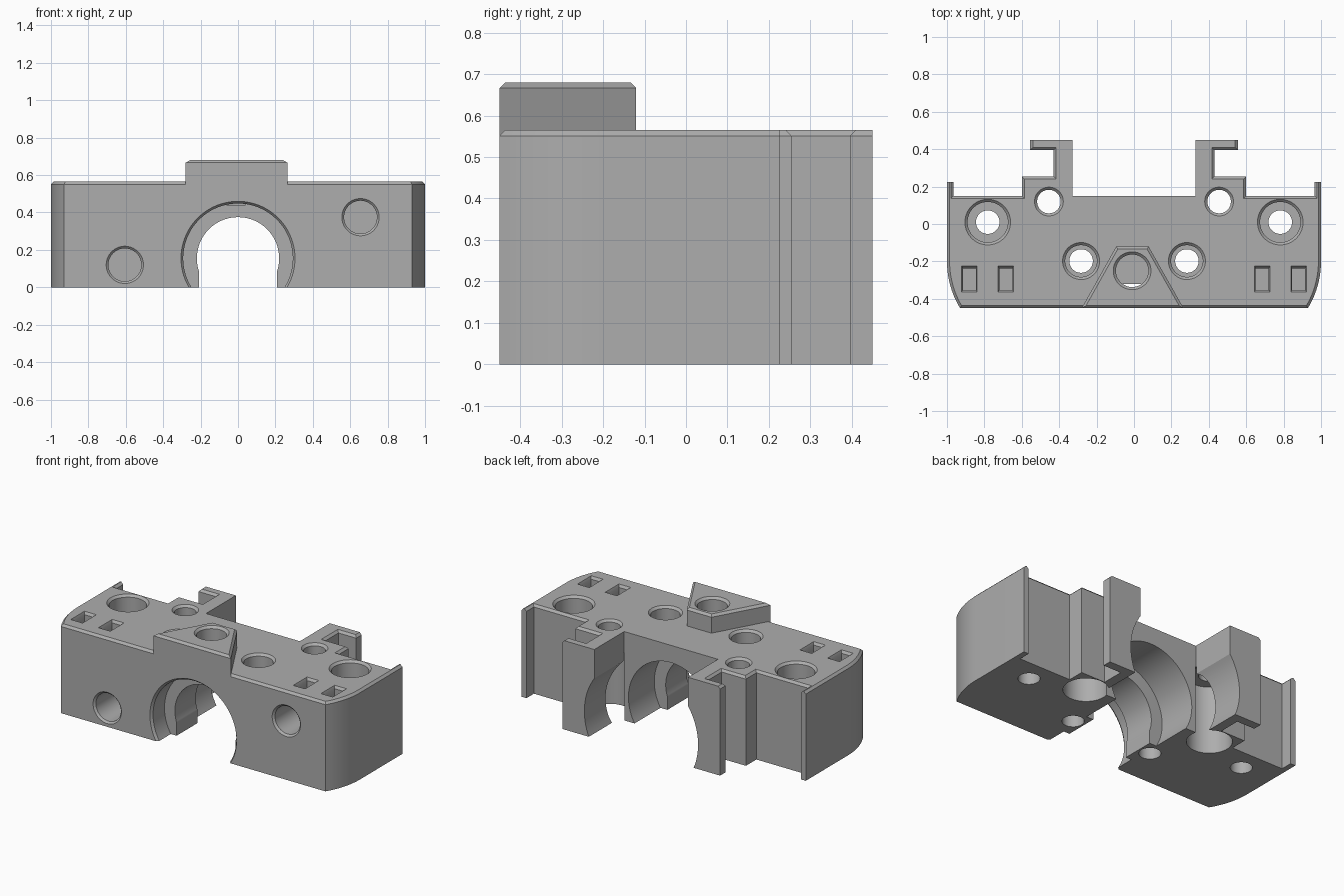
import bpy, bmesh
from math import sin, cos, pi, sqrt

cube = bpy.data.objects.get("Cube")
if cube:
    bpy.data.objects.remove(cube)

grey = bpy.data.materials.new("grey_plastic")
grey.use_nodes = True
colour = (0.42, 0.42, 0.42, 1)
grey.diffuse_color = colour
grey.node_tree.nodes["Principled BSDF"].inputs["Base Color"].default_value = colour

TOP = 0.565
CHAMFER = 0.014
BORE_Z = 0.155


def finish(bm, name):
    bmesh.ops.recalc_face_normals(bm, faces=bm.faces)
    mesh = bpy.data.meshes.new(name)
    bm.to_mesh(mesh)
    bm.free()
    mesh.materials.append(grey)
    obj = bpy.data.objects.new(name, mesh)
    bpy.context.collection.objects.link(obj)
    return obj


def prism(name, outline, z0, z1, keep):
    """Extrude an outline and chamfer the top edges that pass the keep rule."""
    bm = bmesh.new()
    face = bm.faces.new([bm.verts.new((x, y, z0)) for x, y in outline])
    up = bmesh.ops.extrude_face_region(bm, geom=[face])["geom"]
    bmesh.ops.translate(bm, verts=[v for v in up if isinstance(v, bmesh.types.BMVert)],
                        vec=(0, 0, z1 - z0))
    bmesh.ops.recalc_face_normals(bm, faces=bm.faces)
    rim = [e for e in bm.edges if all(v.co.z > z1 - 0.001 for v in e.verts)
           and keep(*[v.co for v in e.verts])]
    bmesh.ops.bevel(bm, geom=rim, offset=CHAMFER, segments=1, affect='EDGES')
    return finish(bm, name)


def lathe(name, profile, at, axis="Z", sides=48, stretch=1):
    """Closed solid from (radius, position) rings along an axis."""
    bm = bmesh.new()
    rings = []
    for r, t in profile:
        ring = []
        for i in range(sides):
            a = 2 * pi * (i + 0.5) / sides
            u, v = r * cos(a) * stretch, r * sin(a)
            co = (at[0] + u, at[1] + v, t) if axis == "Z" else (at[0] + u, t, at[1] + v)
            ring.append(bm.verts.new(co))
        rings.append(ring)
    for a, b in zip(rings, rings[1:]):
        for i in range(sides):
            j = (i + 1) % sides
            bm.faces.new((a[i], a[j], b[j], b[i]))
    bm.faces.new(rings[0])
    bm.faces.new(rings[-1])
    return finish(bm, name)


def combine(target, tool, operation):
    mod = target.modifiers.new(tool.name, 'BOOLEAN')
    mod.operation = operation
    mod.solver = 'EXACT'
    mod.object = tool
    bpy.context.view_layer.objects.active = target
    bpy.ops.object.modifier_apply(modifier=mod.name)
    bpy.data.objects.remove(tool)


# Main block with hooked rear arms and thin side flanges
R = 0.481
corner = [(1 - R + R * cos(a), -0.2 - R * sin(a))
          for a in [0.546 * (1 - i / 10) for i in range(11)]]
half = corner + [(1, 0.225), (0.965, 0.225), (0.965, 0.15), (0.6, 0.15),
                 (0.6, 0.255), (0.43, 0.255), (0.43, 0.395), (0.555, 0.395),
                 (0.555, 0.45), (0.33, 0.45), (0.33, 0.15)]
outline = half + [(-x, y) for x, y in reversed(half)]


def block_edge(a, b):
    inner = abs(a.x) < 0.34 and abs(b.x) < 0.34
    arm_end = min(a.y, b.y) > 0.44
    flange_end = min(a.y, b.y) > 0.22 and min(abs(a.x), abs(b.x)) > 0.9
    return not (inner or arm_end or flange_end)


body = prism("mount_body", outline, 0, TOP, block_edge)

# Raised wedge on the top at the front
boss = prism("top_boss", [(-0.28, -0.45), (0.265, -0.45), (0.078, -0.12), (-0.095, -0.12)],
             0.5, 0.68, lambda a, b: True)
combine(body, boss, 'UNION')

# Stepped central bore with a retaining rib, open at the bottom
bore = lathe("bore_cutter", [(0.305, -0.5), (0.305, -0.45), (0.293, -0.435), (0.293, -0.32),
                             (0.22, -0.32), (0.22, -0.11), (0.3, -0.11), (0.3, 0.15),
                             (0.4, 0.15), (0.4, 0.5)], (0, BORE_Z), "Y", 96)
combine(body, bore, 'DIFFERENCE')
slot = lathe("slot_cutter", [(0.208 * sqrt(2), -0.1), (0.208 * sqrt(2), 0.1)],
             (0, -0.215), sides=4)
combine(body, slot, 'DIFFERENCE')


def hole(at, profile, **kw):
    combine(body, lathe("hole_cutter", profile, at, **kw), 'DIFFERENCE')


def mouth(r, top, lip=0.014):
    """Chamfered opening rings, ready to be continued downward."""
    return [(r + lip, top + 0.1), (r + lip, top), (r, top - lip)]


for s in (-1, 1):
    # Outer, inner and rear screw holes
    hole((s * 0.782, 0.01), mouth(0.108, TOP) + [(0.108, 0.2), (0.063, 0.2), (0.063, -0.1)])
    hole((s * 0.283, -0.198), mouth(0.085, TOP) + [(0.085, 0.4), (0.063, 0.4), (0.063, -0.1)])
    hole((s * 0.455, 0.12), mouth(0.063, TOP) + [(0.063, 0.43), (0.13, 0.43), (0.13, -0.1)])
    # Rectangular tie pockets
    for x in (0.685, 0.88):
        hole((s * x, -0.295), mouth(0.082, TOP, 0.016) + [(0.082, TOP - 0.09)],
             sides=4, stretch=0.6)

# Blind hole in the raised wedge
hole((-0.01, -0.25), mouth(0.087, 0.68) + [(0.087, 0.44)])

# Blind holes in the front face
for at in ((-0.605, 0.12), (0.655, 0.375)):
    hole(at, [(0.1, -0.55), (0.1, -0.45), (0.088, -0.438), (0.088, -0.12)], axis="Y")

bpy.ops.object.select_all(action='DESELECT')
body.select_set(True)
bpy.context.view_layer.objects.active = body
bpy.ops.object.shade_smooth_by_angle(angle=0.45)
